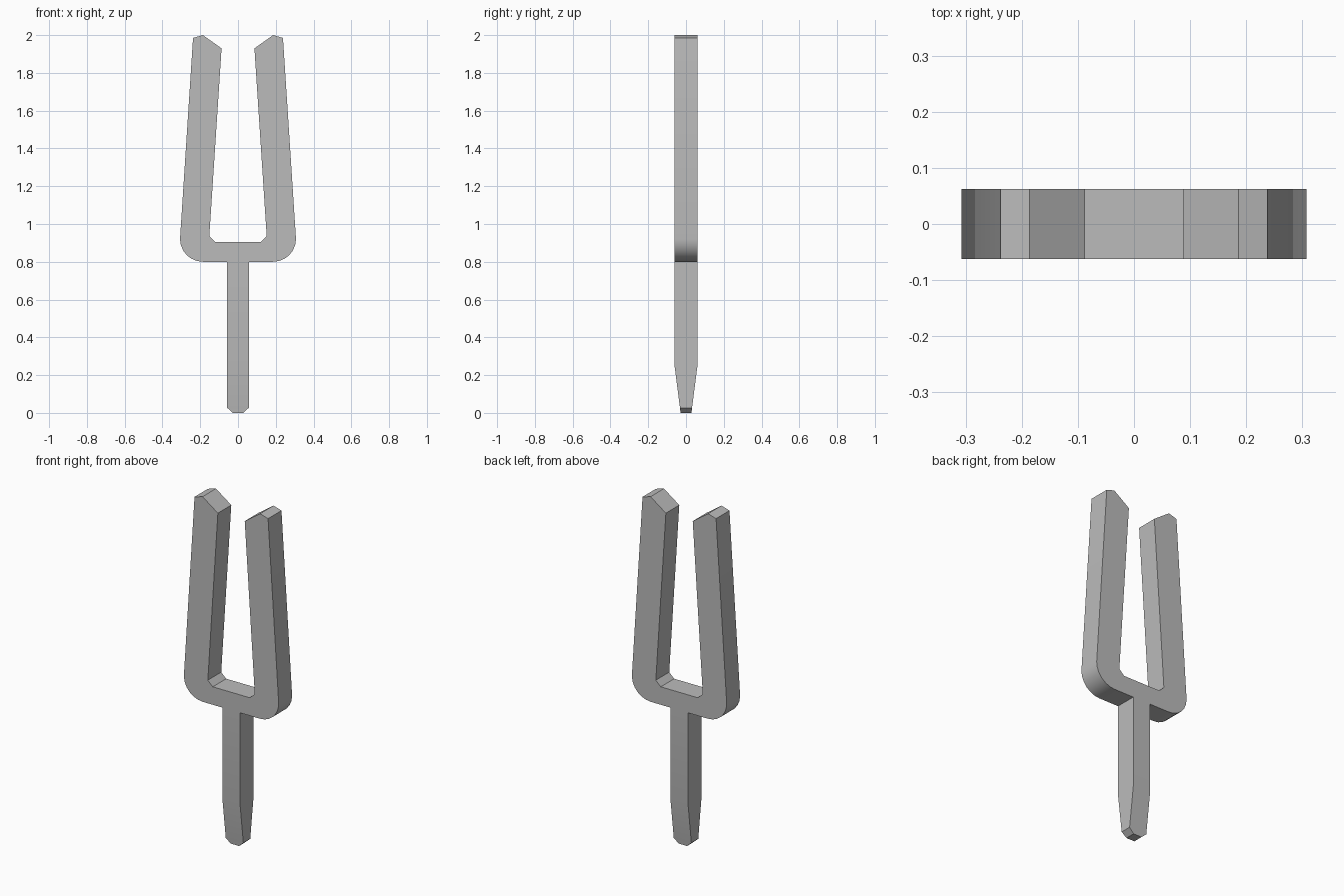
import bpy
import bmesh
from math import cos, sin, pi, radians

cube = bpy.data.objects.get("Cube")
if cube:
    bpy.data.objects.remove(cube, do_unlink=True)

HALF_DEPTH = 0.062

steel = bpy.data.materials.new("plain grey")
steel.use_nodes = True
grey = (0.5, 0.5, 0.5, 1.0)
steel.diffuse_color = grey
steel.node_tree.nodes["Principled BSDF"].inputs["Base Color"].default_value = grey


def finish(name, bm):
    """Turn a bmesh into a smooth-by-angle object."""
    bmesh.ops.recalc_face_normals(bm, faces=bm.faces)
    mesh = bpy.data.meshes.new(name)
    bm.to_mesh(mesh)
    bm.free()
    mesh.materials.append(steel)
    obj = bpy.data.objects.new(name, mesh)
    bpy.context.collection.objects.link(obj)
    bpy.ops.object.select_all(action="DESELECT")
    obj.select_set(True)
    bpy.context.view_layer.objects.active = obj
    bpy.ops.object.shade_smooth_by_angle(angle=radians(30))
    return obj


# Two-pronged fork: half outline from inner floor to outer base, then mirrored
half = [(0.12, 0.905), (0.152, 0.935), (0.087, 1.93), (0.186, 2.0), (0.238, 1.985)]
steps = 6
for i in range(steps + 1):
    a = pi / 2 * i / steps
    half.append((0.185 + 0.122 * cos(a), 0.92 - 0.12 * sin(a)))
outline = half + [(-x, z) for x, z in reversed(half)]

bm = bmesh.new()
front = bm.faces.new([bm.verts.new((x, -HALF_DEPTH, z)) for x, z in outline])
extruded = bmesh.ops.extrude_face_region(bm, geom=[front], use_keep_orig=True)
bmesh.ops.translate(bm, vec=(0, 2 * HALF_DEPTH, 0),
                    verts=[v for v in extruded["geom"] if isinstance(v, bmesh.types.BMVert)])
finish("fork_prongs", bm)

# Handle: rectangular sections (height, half width, half depth), tapered to the tip
sections = [(0.0, 0.027, 0.029), (0.027, 0.057, 0.032),
            (0.26, 0.057, HALF_DEPTH), (0.80, 0.057, HALF_DEPTH)]
bm = bmesh.new()
rings = [[bm.verts.new((sx * w, sy * d, z))
          for sx, sy in ((-1, -1), (1, -1), (1, 1), (-1, 1))]
         for z, w, d in sections]
bm.faces.new(rings[0])
bm.faces.new(rings[-1])
for low, high in zip(rings, rings[1:]):
    for i in range(4):
        j = (i + 1) % 4
        bm.faces.new((low[i], low[j], high[j], high[i]))
finish("handle", bm)
